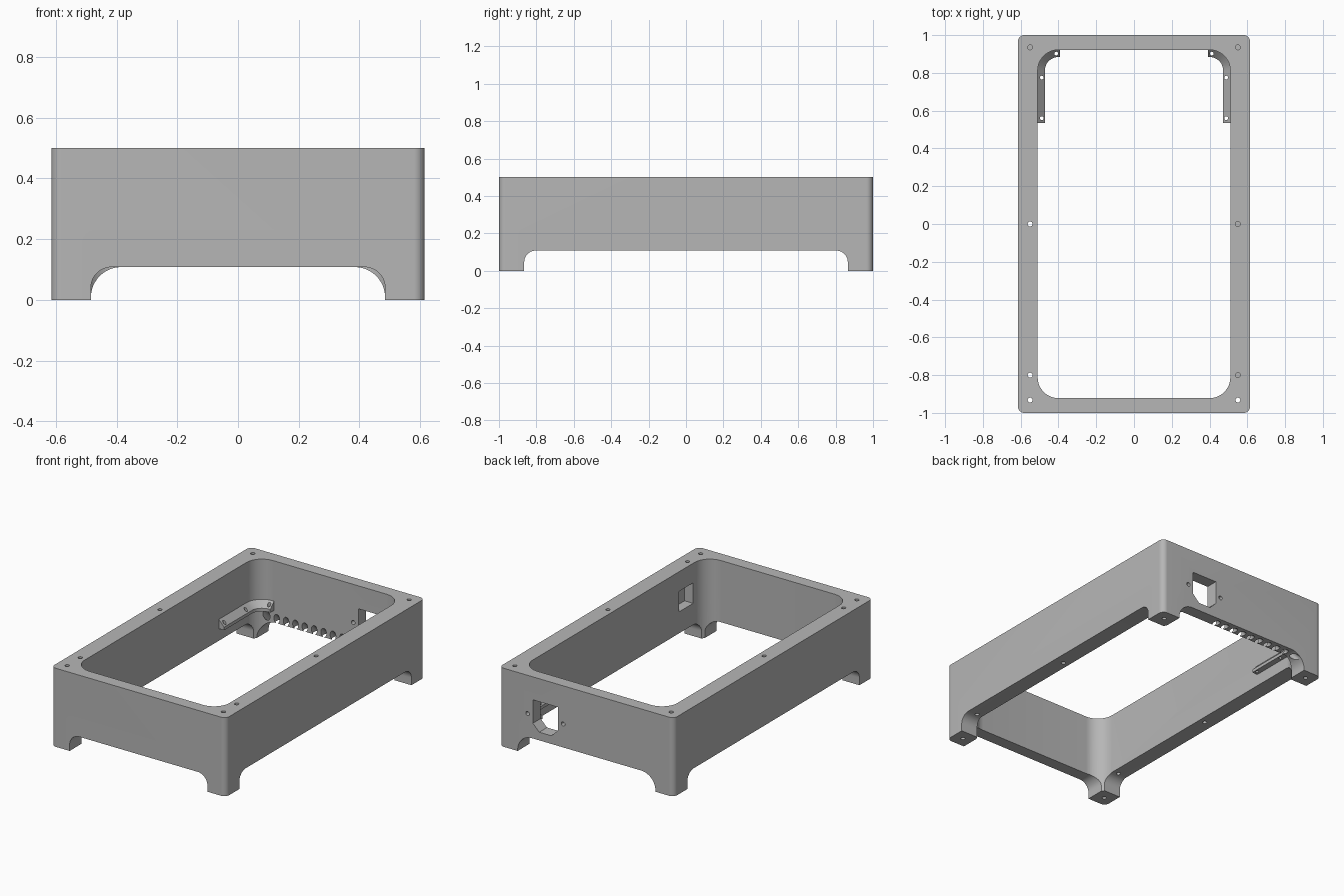
import bpy, bmesh
from math import sin, cos, pi, radians
from mathutils import Matrix, Vector

if "Cube" in bpy.data.objects:
    bpy.data.objects.remove(bpy.data.objects["Cube"])

grey = bpy.data.materials.new("plain grey")
grey.use_nodes = True
grey.diffuse_color = (0.47, 0.47, 0.47, 1)
grey.node_tree.nodes["Principled BSDF"].inputs["Base Color"].default_value = (0.47, 0.47, 0.47, 1)

W, D, H = 0.615, 1.0, 0.5          # half width, half depth, height
IX, IY, IR = 0.51, 0.922, 0.11     # opening half sizes and corner radius
ARCH = 0.108                       # height of the gaps between the feet


def to_object(bm, name):
    bmesh.ops.recalc_face_normals(bm, faces=bm.faces)
    mesh = bpy.data.meshes.new(name)
    bm.to_mesh(mesh)
    bm.free()
    obj = bpy.data.objects.new(name, mesh)
    bpy.context.scene.collection.objects.link(obj)
    mesh.materials.append(grey)
    return obj


def arc(cx, cy, r, start, end, n=12):
    return [(cx + r * cos(radians(start + (end - start) * i / n)),
             cy + r * sin(radians(start + (end - start) * i / n))) for i in range(n + 1)]


def rounded_rect(hx, hy, r):
    corners = [(1, 1, 0), (-1, 1, 90), (-1, -1, 180), (1, -1, 270)]
    return [p for sx, sy, a in corners
            for p in arc(sx * (hx - r), sy * (hy - r), r, a, a + 90)]


def prism(name, points, place, lo, hi):
    """Extrude a 2D outline from lo to hi; place turns (u, v, w) into (x, y, z)."""
    bm = bmesh.new()
    rings = [[bm.verts.new(place(u, v, w)) for u, v in points] for w in (lo, hi)]
    n = len(points)
    for i in range(n):
        j = (i + 1) % n
        bm.faces.new((rings[0][i], rings[0][j], rings[1][j], rings[1][i]))
    bm.faces.new(rings[0])
    bm.faces.new(rings[1])
    return to_object(bm, name)


def drills(name, holes):
    """Each hole is start, end, radius."""
    bm = bmesh.new()
    for a, b, r in holes:
        a, b = Vector(a), Vector(b)
        turn = (b - a).to_track_quat('Z', 'Y').to_matrix().to_4x4()
        bmesh.ops.create_cone(bm, cap_ends=True, segments=20, radius1=r, radius2=r,
                              depth=(b - a).length,
                              matrix=Matrix.Translation((a + b) / 2) @ turn)
    return to_object(bm, name)


def cut(target, cutter):
    mod = target.modifiers.new("cut", 'BOOLEAN')
    mod.operation, mod.solver, mod.object = 'DIFFERENCE', 'EXACT', cutter
    bpy.context.view_layer.objects.active = target
    bpy.ops.object.modifier_apply(modifier=mod.name)
    bpy.data.objects.remove(cutter)


def arch_outline(half, r):
    return ([(half, -0.1)] + arc(half - r, ARCH - r, r, 0, 90)
            + arc(r - half, ARCH - r, r, 90, 180) + [(-half, -0.1)])


def upright(u, v, w): return (u, v, w)
def along_y(u, v, w): return (u, w, v)
def along_x(u, v, w): return (w, u, v)


# Frame with its opening
frame = prism("frame", rounded_rect(W, D, 0.035), upright, 0, H)
cut(frame, prism("opening", rounded_rect(IX, IY, IR), upright, -0.2, 0.8))

# Gaps that leave the four feet
cut(frame, prism("side_gap", arch_outline(0.865, 0.062), along_x, -1, 1))
cut(frame, prism("front_gap", arch_outline(0.485, 0.068), along_y, -1.2, 0))
cut(frame, prism("back_gap", arch_outline(0.485, 0.1), along_y, 0, 1.2))

# Socket cutout in the back wall, with chamfered lower corners
SX, SZ, c = 0.29, 0.257, 0.045
sw, sh = 0.088, 0.097
socket = [(SX - sw, SZ + sh), (SX + sw, SZ + sh), (SX + sw, SZ - sh + c),
          (SX + sw - c, SZ - sh), (SX - sw + c, SZ - sh), (SX - sw, SZ - sh + c)]
cut(frame, prism("socket_cutout", socket, along_y, 0.8, 1.2))

# Shallow pocket inside the left wall
pocket = [(-0.80, 0.245), (-0.66, 0.245), (-0.66, 0.375), (-0.80, 0.375)]
cut(frame, prism("wall_pocket", pocket, along_x, 0.45, 0.57))

# Screw holes: through, or blind from both ends
R = 0.013
holes = [((SX + s * 0.125, 0.8, SZ), (SX + s * 0.125, 1.2, SZ), R) for s in (-1, 1)]
for x, y in [(-0.55, 0), (-0.55, -0.8), (-0.55, -0.932), (0.55, -0.932)]:
    holes.append(((x, y, -0.1), (x, y, 0.6), R))
for x, y in [(0.55, 0), (0.55, -0.8), (0.55, 0.935), (-0.55, 0.935)]:
    holes.append(((x, y, 0.41), (x, y, 0.6), R))
    holes.append(((x, y, -0.1), (x, y, 0.2), R))
cut(frame, drills("screw_holes", holes))

# Row of slanted vent holes under the back wall
vents = []
for i in range(10):
    x = 0.155 - 0.066 * i
    vents.append(((x, 1.01, 0.048), (x, 0.85, 0.208), 0.02))
cut(frame, drills("vent_holes", vents))


# Corner brackets with a sloping top, following the opening
def bracket(name, side):
    bm = bmesh.new()
    profile = [(-0.006, 0.25), (0.038, 0.205), (0.038, 0.185), (-0.006, 0.185)]
    lines = []
    for d, z in profile:
        path = ([(IX - d, 0.535)] + arc(IX - IR, IY - IR, IR - d, 0, 90)
                + [(0.392, IY - d)])
        lines.append([bm.verts.new((side * x, y, z)) for x, y in path])
    for a, b in zip(lines, lines[1:] + lines[:1]):
        for i in range(len(a) - 1):
            bm.faces.new((a[i], a[i + 1], b[i + 1], b[i]))
    for end in (0, -1):
        bm.faces.new([line[end] for line in lines])
    obj = to_object(bm, name)
    spots = [(0.488, 0.56), (0.488, 0.775), (0.412, 0.902)]
    cut(obj, drills("bracket_holes", [((side * x, y, 0.1), (side * x, y, 0.4), 0.01)
                                      for x, y in spots]))
    return obj


parts = [frame, bracket("left_bracket", 1), bracket("right_bracket", -1)]

# Smooth the rounded corners, keep edges sharp
bpy.ops.object.select_all(action='DESELECT')
for part in parts:
    part.select_set(True)
bpy.context.view_layer.objects.active = frame
bpy.ops.object.shade_smooth_by_angle(angle=radians(30))
